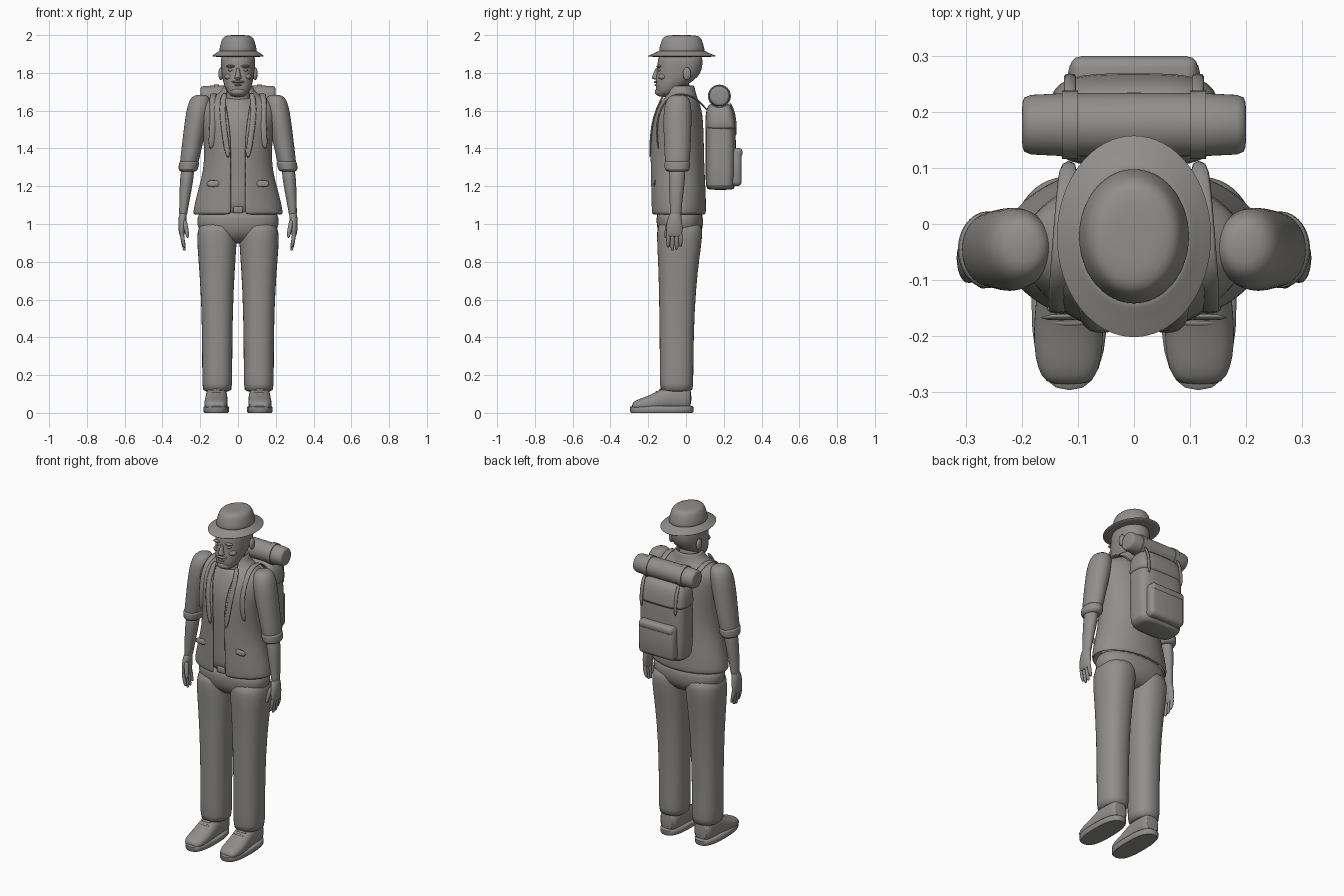
import bpy, bmesh, math
from mathutils import Vector

grey = bpy.data.materials.new("warm grey")
grey.diffuse_color = (0.28, 0.275, 0.265, 1)


def finish(bm, name, sub=1, thick=0, angle=50):
    bmesh.ops.recalc_face_normals(bm, faces=bm.faces)
    me = bpy.data.meshes.new(name)
    bm.to_mesh(me)
    bm.free()
    me.materials.append(grey)
    ob = bpy.data.objects.new(name, me)
    bpy.context.collection.objects.link(ob)
    bpy.ops.object.select_all(action='DESELECT')
    ob.select_set(True)
    bpy.context.view_layer.objects.active = ob
    bpy.ops.object.shade_smooth_by_angle(angle=math.radians(angle))
    if thick:
        m = ob.modifiers.new("thickness", 'SOLIDIFY')
        m.thickness, m.offset = thick, -1
    if sub:
        m = ob.modifiers.new("smooth", 'SUBSURF')
        m.levels = m.render_levels = sub
    return ob


def loft(name, rings, axis='z', n=24, p=2.0, sub=1, gaps=None, thick=0, caps=True, floor=None):
    """Superellipse rings (t, a, b, ra, rb) along an axis; gaps open each ring at the front."""
    bm = bmesh.new()
    loops = []
    for i, (t, a, b, ra, rb) in enumerate(rings):
        g = math.asin(min(0.98, gaps[i] / ra)) if gaps else 0
        span = 2 * math.pi - 2 * g
        loop = []
        for k in range(n):
            th = -math.pi / 2 + g + span * k / (n - 1 if gaps else n)
            c, s = math.cos(th), math.sin(th)
            u = a + ra * math.copysign(abs(c) ** (2 / p), c)
            v = b + rb * math.copysign(abs(s) ** (2 / p), s)
            if floor is not None:
                v = max(v, floor)
            co = {'z': (u, v, t), 'y': (u, t, v), 'x': (t, u, v)}[axis]
            loop.append(bm.verts.new(co))
        loops.append(loop)
    for A, B in zip(loops, loops[1:]):
        for k in range(n - 1 if gaps else n):
            j = (k + 1) % n
            bm.faces.new((A[k], A[j], B[j], B[k]))
    if caps and not gaps:
        bm.faces.new(loops[0])
        bm.faces.new(loops[-1])
    return finish(bm, name, sub, thick)


def ball(name, loc, size):
    bm = bmesh.new()
    bmesh.ops.create_uvsphere(bm, u_segments=16, v_segments=10, radius=1)
    for v in bm.verts:
        v.co = Vector(loc) + Vector(v.co[i] * size[i] for i in range(3))
    return finish(bm, name, 0)


def box(name, loc, size, bevel=0.01):
    bm = bmesh.new()
    bmesh.ops.create_cube(bm, size=1)
    for v in bm.verts:
        v.co = Vector(loc) + Vector(v.co[i] * size[i] for i in range(3))
    bmesh.ops.bevel(bm, geom=bm.edges[:], offset=bevel, segments=3, profile=0.5, affect='EDGES')
    return finish(bm, name, 0, angle=40)


def ribbon(name, pts, w):
    bm = bmesh.new()
    rows = [[bm.verts.new((x + d * w / 2, y, z)) for d in (-1, 1)] for x, y, z in pts]
    for A, B in zip(rows, rows[1:]):
        bm.faces.new((A[0], A[1], B[1], B[0]))
    return finish(bm, name, 1, thick=0.01)


# hat: crown and drooping brim
loft("hat_crown", [(1.895, 0, -.022, .104, .125), (1.925, 0, -.022, .099, .121), (1.96, 0, -.022, .091, .112),
                   (1.985, 0, -.022, .082, .102), (1.998, 0, -.022, .066, .084), (2.0, 0, -.022, .03, .04)], n=32)
loft("hat_brim", [(1.884, 0, -.022, .138, .182), (1.889, 0, -.022, .142, .186), (1.899, 0, -.022, .124, .158),
                  (1.915, 0, -.022, .102, .126), (1.92, 0, -.022, .092, .112), (1.898, 0, -.022, .092, .112)], n=32)

# head, face and neck
loft("head", [(1.672, 0, -.11, .025, .03), (1.682, 0, -.107, .045, .048), (1.71, 0, -.092, .065, .068),
              (1.745, 0, -.072, .077, .09), (1.78, 0, -.045, .085, .113), (1.82, 0, -.034, .09, .12),
              (1.87, 0, -.03, .093, .121), (1.91, 0, -.03, .085, .11)], p=2.2)
loft("neck", [(1.58, 0, -.035, .085, .075), (1.66, 0, -.04, .062, .062), (1.78, 0, -.035, .06, .062)])
loft("nose", [(1.765, 0, -.155, .018, .022), (1.773, 0, -.158, .02, .027), (1.79, 0, -.155, .013, .02),
              (1.83, 0, -.15, .009, .012)], n=12)
ball("moustache", (0, -.155, 1.752), (.034, .014, .007))
ball("lower_lip", (0, -.156, 1.735), (.02, .011, .006))
ball("chin_beard", (0, -.135, 1.7), (.042, .03, .024))
for s in (1, -1):
    ball("ear", (s * .091, .005, 1.795), (.013, .022, .034))
    ball("brow", (s * .037, -.143, 1.835), (.027, .013, .007))
    ball("eye", (s * .037, -.138, 1.815), (.015, .012, .008))
    ball("cheek", (s * .045, -.122, 1.78), (.028, .024, .018))

# shirt beneath the open jacket
loft("shirt", [(1.04, 0, -.035, .19, .125), (1.1, 0, -.038, .18, .128), (1.28, 0, -.04, .155, .125),
               (1.45, 0, -.045, .16, .128), (1.56, 0, -.04, .165, .118), (1.63, 0, -.035, .13, .09),
               (1.68, 0, -.035, .065, .065)])
jacket = [(1.05, 0, -.04, .238, .145), (1.08, 0, -.04, .236, .146), (1.17, 0, -.042, .215, .147),
          (1.28, 0, -.047, .182, .145), (1.4, 0, -.05, .178, .145), (1.5, 0, -.05, .19, .143),
          (1.58, 0, -.045, .205, .133), (1.635, 0, -.038, .2, .112), (1.665, 0, -.035, .16, .096),
          (1.685, 0, -.03, .11, .085), (1.71, 0, -.03, .085, .078), (1.735, 0, -.028, .078, .072)]
loft("jacket", jacket, n=40, gaps=[.038, .038, .038, .038, .038, .042, .055, .064, .068, .066, .06, .06], thick=.014)
for s in (1, -1):
    # turned lapel along the jacket opening
    ribbon("lapel", [(s * .07, -.115, 1.70), (s * .082, -.142, 1.65), (s * .082, -.178, 1.57),
                     (s * .068, -.194, 1.46), (s * .05, -.196, 1.34)], .034)
    # low pocket flap
    ribbon("pocket_flap", [(s * .125, -.167, 1.235), (s * .13, -.173, 1.215), (s * .13, -.172, 1.195)], .08)

# trousers
loft("trouser_seat", [(.895, 0, -.03, .1, .06), (.93, 0, -.032, .17, .1), (.97, 0, -.032, .212, .122),
                      (1.02, 0, -.033, .222, .125), (1.09, 0, -.035, .205, .122)], p=2.3)
box("belt_buckle", (0, -.158, 1.075), (.05, .02, .035), .006)
for s in (1, -1):
    loft("trouser_leg", [(.11, s * .11, -.05, .074, .083), (.13, s * .11, -.05, .08, .09),
                         (.3, s * .11, -.05, .08, .089), (.55, s * .11, -.048, .083, .094),
                         (.75, s * .111, -.042, .094, .104), (.88, s * .112, -.036, .104, .117),
                         (.96, s * .11, -.033, .107, .122), (1.02, s * .1, -.033, .1, .115)], p=2.3)
    # shoes: flat sole and rounded upper
    loft("shoe_sole", [(0, s * .115, -.128, .062, .163), (.008, s * .115, -.128, .068, .168),
                       (.03, s * .115, -.128, .068, .168), (.036, s * .115, -.128, .062, .16)], p=2.6, sub=0)
    loft("shoe_upper", [(-.286, s * .117, .035, .03, .012), (-.275, s * .117, .038, .048, .024),
                        (-.24, s * .117, .042, .06, .035), (-.19, s * .117, .048, .063, .045),
                        (-.14, s * .115, .065, .06, .058), (-.09, s * .114, .08, .058, .07),
                        (.0, s * .113, .08, .056, .07), (.03, s * .113, .075, .045, .06)],
         axis='y', floor=.025, p=2.3)
    for i in range(3):
        ball("shoe_lace", (s * .115, -.175 + i * .02, .095 + i * .012), (.032, .008, .008))

# arms: sleeve, rolled cuff, forearm and hand
for s in (1, -1):
    loft("sleeve", [(1.685, s * .195, -.04, .025, .03), (1.672, s * .2, -.04, .05, .055),
                    (1.63, s * .205, -.043, .063, .073), (1.55, s * .22, -.046, .062, .076),
                    (1.42, s * .242, -.045, .055, .071), (1.33, s * .258, -.046, .05, .066),
                    (1.29, s * .263, -.046, .047, .063)])
    loft("sleeve_cuff", [(1.335, s * .257, -.046, .047, .062), (1.33, s * .258, -.046, .055, .07),
                         (1.285, s * .264, -.046, .053, .069), (1.275, s * .265, -.046, .04, .052)])
    loft("forearm", [(1.33, s * .262, -.045, .036, .045), (1.24, s * .271, -.048, .036, .044),
                     (1.15, s * .281, -.052, .03, .037), (1.08, s * .288, -.054, .023, .03),
                     (1.03, s * .292, -.056, .021, .032)])
    loft("palm", [(1.07, s * .289, -.055, .02, .027), (1.03, s * .294, -.06, .022, .038),
                  (.985, s * .297, -.062, .02, .044), (.945, s * .297, -.062, .015, .043),
                  (.93, s * .296, -.062, .01, .038)])
    for y, z in ((-.094, .875), (-.072, .858), (-.05, .862), (-.029, .88)):
        loft("finger", [(z, s * .283, y, .005, .006), (z + .012, s * .286, y, .009, .01),
                        (.915, s * .293, y, .011, .012), (.96, s * .297, y, .012, .012)], n=10)
    loft("thumb", [(.925, s * .267, -.108, .005, .006), (.94, s * .268, -.106, .01, .011),
                   (.98, s * .275, -.098, .013, .014), (1.03, s * .287, -.08, .014, .017)], n=12)

# backpack: body, flap, pocket, straps and bedroll
loft("backpack_body", [(1.18, 0, .183, .125, .065), (1.19, 0, .183, .142, .079), (1.3, 0, .184, .15, .082),
                       (1.5, 0, .184, .148, .08), (1.59, 0, .18, .142, .075), (1.625, 0, .177, .125, .062),
                       (1.635, 0, .175, .09, .04)], p=3.6, n=32)
loft("backpack_flap", [(1.5, 0, .186, .148, .08), (1.505, 0, .186, .153, .085), (1.58, 0, .183, .149, .08),
                       (1.625, 0, .178, .13, .066), (1.641, 0, .177, .09, .04)], p=3.6, n=32)
box("backpack_pocket", (0, .255, 1.3), (.235, .08, .2), .024)
box("pocket_lid", (0, .266, 1.378), (.228, .066, .05), .02)
loft("bedroll", [(-.2, .177, 1.677, .035, .035), (-.197, .177, 1.677, .05, .05), (-.185, .177, 1.677, .058, .058),
                 (.185, .177, 1.677, .058, .058), (.197, .177, 1.677, .05, .05), (.2, .177, 1.677, .035, .035)], axis='x')
for s in (1, -1):
    loft("bedroll_strap", [(s * .1, .177, 1.677, .055, .055), (s * .1, .177, 1.677, .061, .061),
                           (s * .128, .177, 1.677, .061, .061), (s * .128, .177, 1.677, .055, .055)], axis='x', sub=0)
    ribbon("flap_strap", [(s * .114, .232, 1.65), (s * .114, .255, 1.61), (s * .114, .269, 1.55), (s * .114, .269, 1.46)], .024)
    ribbon("shoulder_strap", [(s * .115, .12, 1.6), (s * .12, .075, 1.655), (s * .125, .02, 1.69), (s * .13, -.05, 1.697),
                              (s * .135, -.11, 1.665), (s * .135, -.155, 1.58), (s * .135, -.163, 1.48),
                              (s * .145, -.15, 1.39)], .036)
